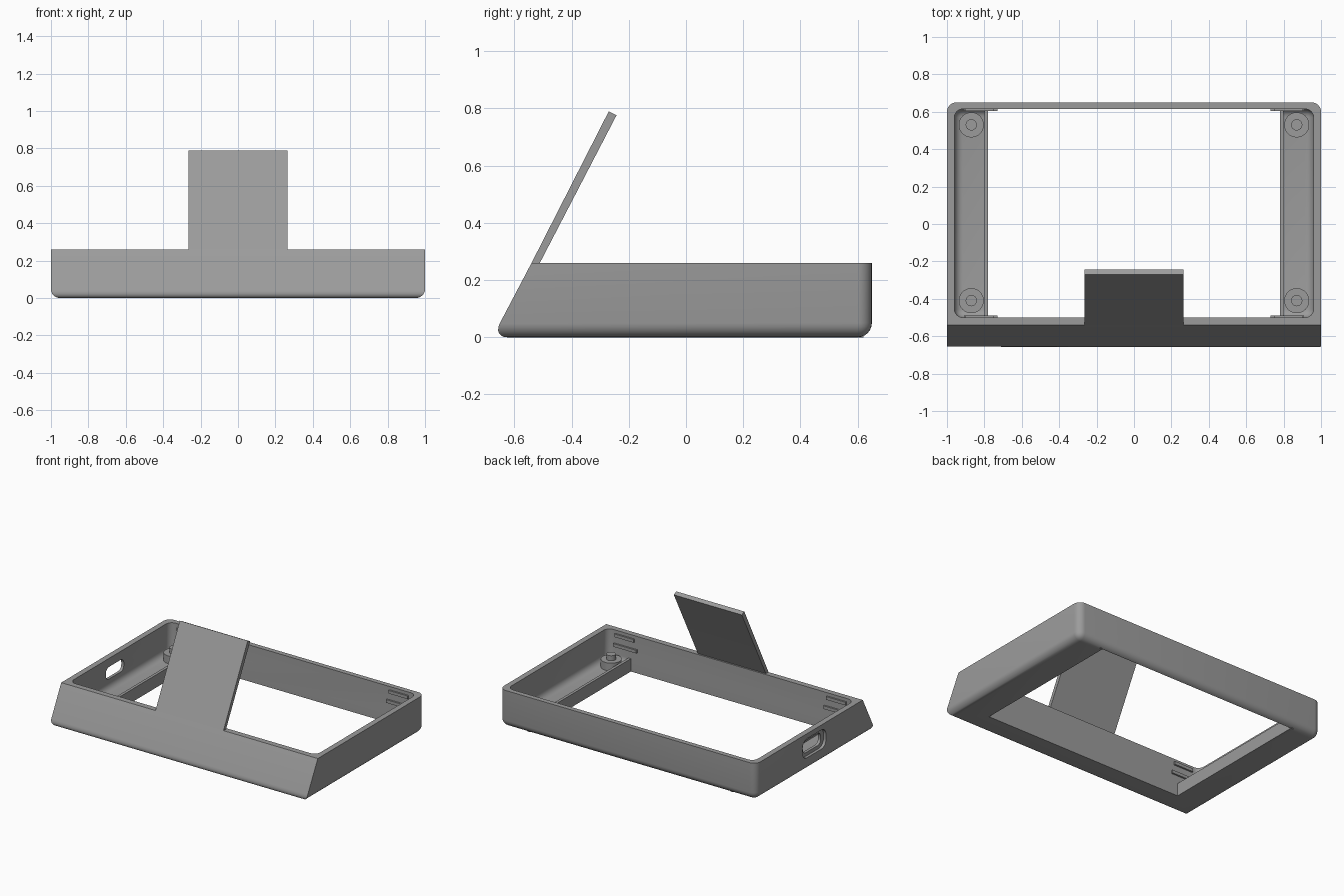
import bpy, bmesh, math
from mathutils import Vector

if "Cube" in bpy.data.objects:
    bpy.data.objects.remove(bpy.data.objects["Cube"])

grey = bpy.data.materials.new("mid_grey")
grey.diffuse_color = (0.33, 0.33, 0.33, 1)
grey.use_nodes = True
grey.node_tree.nodes["Principled BSDF"].inputs["Base Color"].default_value = grey.diffuse_color


def finish(name, bm):
    bmesh.ops.recalc_face_normals(bm, faces=bm.faces)
    me = bpy.data.meshes.new(name)
    bm.to_mesh(me)
    bm.free()
    me.materials.append(grey)
    ob = bpy.data.objects.new(name, me)
    bpy.context.collection.objects.link(ob)
    return ob


def prism(name, profile, x0, x1, radius=0, pick=None, seg=6):
    """Extrude a (y, z) profile along x, rounding the edges chosen by pick(a, b)."""
    bm = bmesh.new()
    f = bm.faces.new([bm.verts.new((x0, y, z)) for y, z in profile])
    r = bmesh.ops.extrude_face_region(bm, geom=[f])
    vs = [v for v in r["geom"] if isinstance(v, bmesh.types.BMVert)]
    bmesh.ops.translate(bm, vec=(x1 - x0, 0, 0), verts=vs)
    bmesh.ops.recalc_face_normals(bm, faces=bm.faces)
    if radius:
        edges = [e for e in bm.edges if pick(e.verts[0].co, e.verts[1].co)]
        bmesh.ops.bevel(bm, geom=edges, offset=radius, segments=seg,
                        profile=0.5, affect='EDGES')
    return finish(name, bm)


def box(name, x0, x1, y0, y1, z0, z1, radius=0, pick=None):
    return prism(name, [(y0, z0), (y1, z0), (y1, z1), (y0, z1)], x0, x1, radius, pick)


def cylinder(name, x, y, z0, z1, r):
    bm = bmesh.new()
    bmesh.ops.create_cone(bm, cap_ends=True, segments=32, radius1=r, radius2=r, depth=z1 - z0)
    bmesh.ops.translate(bm, vec=(x, y, (z0 + z1) / 2), verts=bm.verts)
    return finish(name, bm)


def cut(target, cutter):
    m = target.modifiers.new("cut", 'BOOLEAN')
    m.operation = 'DIFFERENCE'
    m.solver = 'EXACT'
    m.object = cutter
    bpy.context.view_layer.objects.active = target
    bpy.ops.object.modifier_apply(modifier=m.name)
    bpy.data.objects.remove(cutter)


def upright(a, b):
    return abs(a.z - b.z) > 0.01


def along_x(a, b):
    return abs(a.x - b.x) > 0.01


# Outer shell: sloped front, rounded bottom and rear corners
shell = prism("case_shell", [(-0.675, 0), (0.65, 0), (0.65, 0.26), (-0.54, 0.26)], -1, 1, 0.05,
              lambda a, b: max(a.z, b.z) < 0.01 or (upright(a, b) and min(a.y, b.y) > 0.6))

# Hollow inside, with rounded corners and a fillet at the floor
cut(shell, box("cavity", -0.96, 0.96, -0.5, 0.615, 0.045, 0.5, 0.045,
               lambda a, b: upright(a, b) or max(a.z, b.z) < 0.1))

# Large window through the floor
cut(shell, box("floor_window", -0.78, 0.78, -0.5, 0.615, -0.1, 0.3))

# Port in the left wall: shallow outer recess and a rounded through hole
cut(shell, box("port_recess", -1.1, -0.98, -0.13, 0.13, 0.09, 0.225, 0.05, along_x))
cut(shell, box("port_hole", -1.1, -0.9, -0.1, 0.1, 0.115, 0.2, 0.035, along_x))

# Sloped support plate rising from the front wall
prism("support_plate", [(-0.545, 0.25), (-0.54, 0.26), (-0.27, 0.79), (-0.243, 0.776),
                        (-0.511, 0.26), (-0.516, 0.25)], -0.265, 0.265)

for s, side in ((-1, "left"), (1, "right")):
    # Raised lip beside the window
    xa, xb = sorted((s * 0.78, s * 0.80))
    box(side + "_floor_lip", xa, xb, -0.505, 0.62, 0.0, 0.09)
    for y, wall, d, end in ((-0.41, -0.5, 1, "front"), (0.53, 0.615, -1, "rear")):
        tag = side + "_" + end
        # Screw post with locating peg
        cylinder(tag + "_post", s * 0.87, y, 0.03, 0.1, 0.067)
        cylinder(tag + "_peg", s * 0.87, y, 0.09, 0.135, 0.03)
        # Snap ribs on the inner wall
        for z, inner, outer, level in ((0.145, 0.73, 0.91, "lower"), (0.215, 0.75, 0.90, "upper")):
            xa, xb = sorted((s * inner, s * outer))
            ya, yb = sorted((wall - d * 0.01, wall + d * 0.012))
            box(tag + "_" + level + "_rib", xa, xb, ya, yb, z, z + 0.022)

# Smooth the rounded surfaces, keep the hard edges
for ob in bpy.data.objects:
    bpy.ops.object.select_all(action='DESELECT')
    ob.select_set(True)
    bpy.context.view_layer.objects.active = ob
    bpy.ops.object.shade_smooth_by_angle(angle=math.radians(30))
